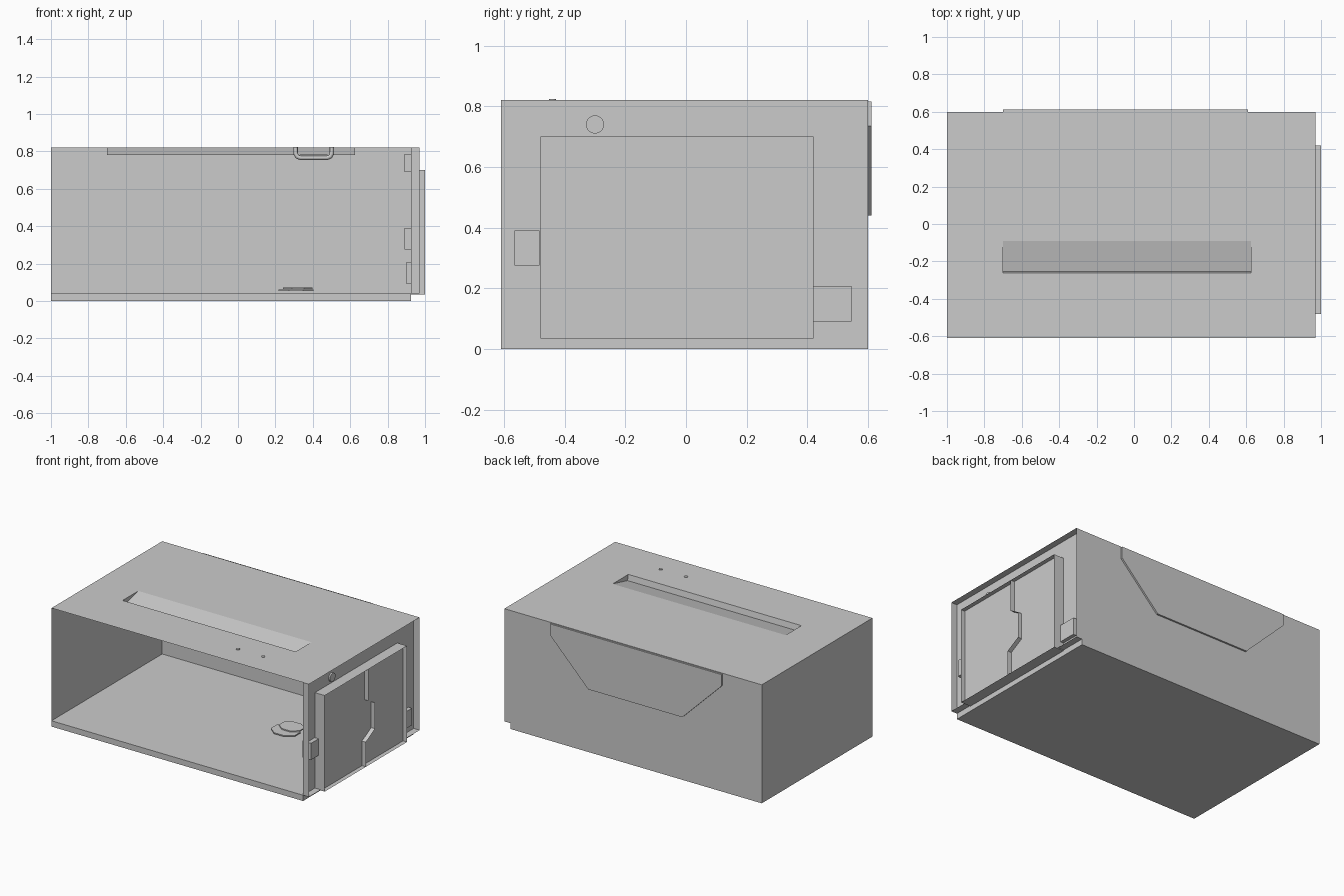
import bpy, bmesh, math
from mathutils import Vector

if "Cube" in bpy.data.objects:
    bpy.data.objects.remove(bpy.data.objects["Cube"])


def mesh_object(name, faces):
    """Object from a list of polygons, welded where they touch."""
    bm = bmesh.new()
    for f in faces:
        bm.faces.new([bm.verts.new(p) for p in f])
    bmesh.ops.remove_doubles(bm, verts=bm.verts, dist=1e-5)
    me = bpy.data.meshes.new(name)
    bm.to_mesh(me)
    bm.free()
    ob = bpy.data.objects.new(name, me)
    bpy.context.collection.objects.link(ob)
    return ob


def rect_z(x0, x1, y0, y1, z):
    return [(x0, y0, z), (x1, y0, z), (x1, y1, z), (x0, y1, z)]


def prism(name, outline, direction):
    """Closed solid: a flat outline pushed along a direction."""
    d = Vector(direction)
    low = [Vector(p) for p in outline]
    high = [p + d for p in low]
    n = len(low)
    sides = [[low[i], low[(i + 1) % n], high[(i + 1) % n], high[i]] for i in range(n)]
    ob = mesh_object(name, [low[::-1], high] + sides)
    bm = bmesh.new()
    bm.from_mesh(ob.data)
    bmesh.ops.recalc_face_normals(bm, faces=bm.faces)
    bm.to_mesh(ob.data)
    bm.free()
    return ob


def box(name, x0, x1, y0, y1, z0, z1):
    return prism(name, rect_z(x0, x1, y0, y1, z0), (0, 0, z1 - z0))


def fin(name, path, x0, x1, closed=False):
    """Thin strip standing out along x from a path of (y, z) points."""
    n = len(path)
    faces = []
    for i in range(n if closed else n - 1):
        a, b = path[i], path[(i + 1) % n]
        faces.append([(x0, *a), (x1, *a), (x1, *b), (x0, *b)])
    return mesh_object(name, faces)


L, W, F, B, H = -1.0, 0.925, -0.61, 0.60, 0.82

# Floor slab and thin room shell, open at the front
box("floor_slab", L, W, F, B, 0, 0.04)
mesh_object("left_wall", [[(L, F, 0), (L, F, H), (L, B, H), (L, B, 0)]])
mesh_object("back_wall", [[(L, B, 0), (L, B, H), (W, B, H), (W, B, 0)]])

# Ceiling with an opening for the light trough
lx0, lx1, ly0, ly1 = -0.70, 0.625, -0.262, -0.09
mesh_object("ceiling", [
    rect_z(L, W, F, ly0, H), rect_z(L, W, ly1, B, H),
    rect_z(L, lx0, ly0, ly1, H), rect_z(lx1, W, ly0, ly1, H)])
a, b, c = (ly0, H), (ly0 + 0.008, 0.78), (ly1, H)
mesh_object("ceiling_light_trough", [
    [(lx0, *a), (lx1, *a), (lx1, *b), (lx0, *b)],
    [(lx0, *b), (lx1, *b), (lx1, *c), (lx0, *c)],
    [(lx0, *a), (lx0, *b), (lx0, *c)],
    [(lx1, *a), (lx1, *c), (lx1, *b)]])

# Shallow window panel on the back wall
window = [(-0.70, 0.815), (-0.70, 0.735), (-0.40, 0.44),
          (0.32, 0.44), (0.61, 0.735), (0.61, 0.815)]
prism("back_window", [(x, 0.597, z) for x, z in window], (0, 0.015, 0))

# Right end wall: panel plus raised rim
mesh_object("right_wall", [[(W, F, 0.04), (W, B, 0.04), (W, B, H), (W, F, H)]])
fin("right_wall_rim", [(F, 0.04), (B, 0.04), (B, H), (F, H)], W, 0.97, True)

# Door slab with projecting border and zigzag seam
box("door", W, 0.97, -0.48, 0.42, 0.035, 0.70)
fin("door_border", [(-0.48, 0.035), (0.42, 0.035), (0.42, 0.70), (-0.48, 0.70)],
    0.97, 1.0, True)
fin("door_seam", [(0, 0.70), (0, 0.48), (0.07, 0.44), (0.07, 0.26),
                  (-0.03, 0.205), (-0.03, 0.035)], 0.97, 1.0)

# Wall fittings
box("door_keypad", 0.89, 0.955, -0.565, -0.483, 0.275, 0.39)
box("door_lock_box", 0.90, 0.95, 0.42, 0.545, 0.09, 0.208)
box("lamp_housing", 0.89, W, -0.35, -0.25, 0.69, 0.785)
ring = [(0.90, -0.30 + 0.03 * math.cos(t), 0.74 + 0.03 * math.sin(t))
        for t in (i * math.tau / 20 for i in range(20))]
prism("wall_lamp", ring, (0.035, 0, 0))

# Overhead grab bar, a bent tube
curve = bpy.data.curves.new("grab_bar", "CURVE")
curve.dimensions = "3D"
curve.bevel_depth = 0.012
curve.bevel_resolution = 2
curve.use_fill_caps = True
pts = [(0.308, 0.824), (0.308, 0.79), (0.316, 0.773), (0.333, 0.766),
       (0.477, 0.766), (0.494, 0.773), (0.502, 0.79), (0.502, 0.824)]
sp = curve.splines.new("POLY")
sp.points.add(len(pts) - 1)
for p, (x, z) in zip(sp.points, pts):
    p.co = (x, -0.44, z, 1)
bar = bpy.data.objects.new("grab_bar", curve)
bpy.context.collection.objects.link(bar)

# Thin stacked plates lying on the floor
for name, cx, cy, r, z in (("floor_plate_lower", 0.31, 0.08, 0.10, 0.055),
                           ("floor_plate_upper", 0.32, 0.13, 0.085, 0.065)):
    outline = [(cx + r * math.cos(t), cy + 0.8 * r * math.sin(t), z)
               for t in (math.pi / 8 + i * math.pi / 4 for i in range(8))]
    prism(name, outline, (0, 0, 0.008))
